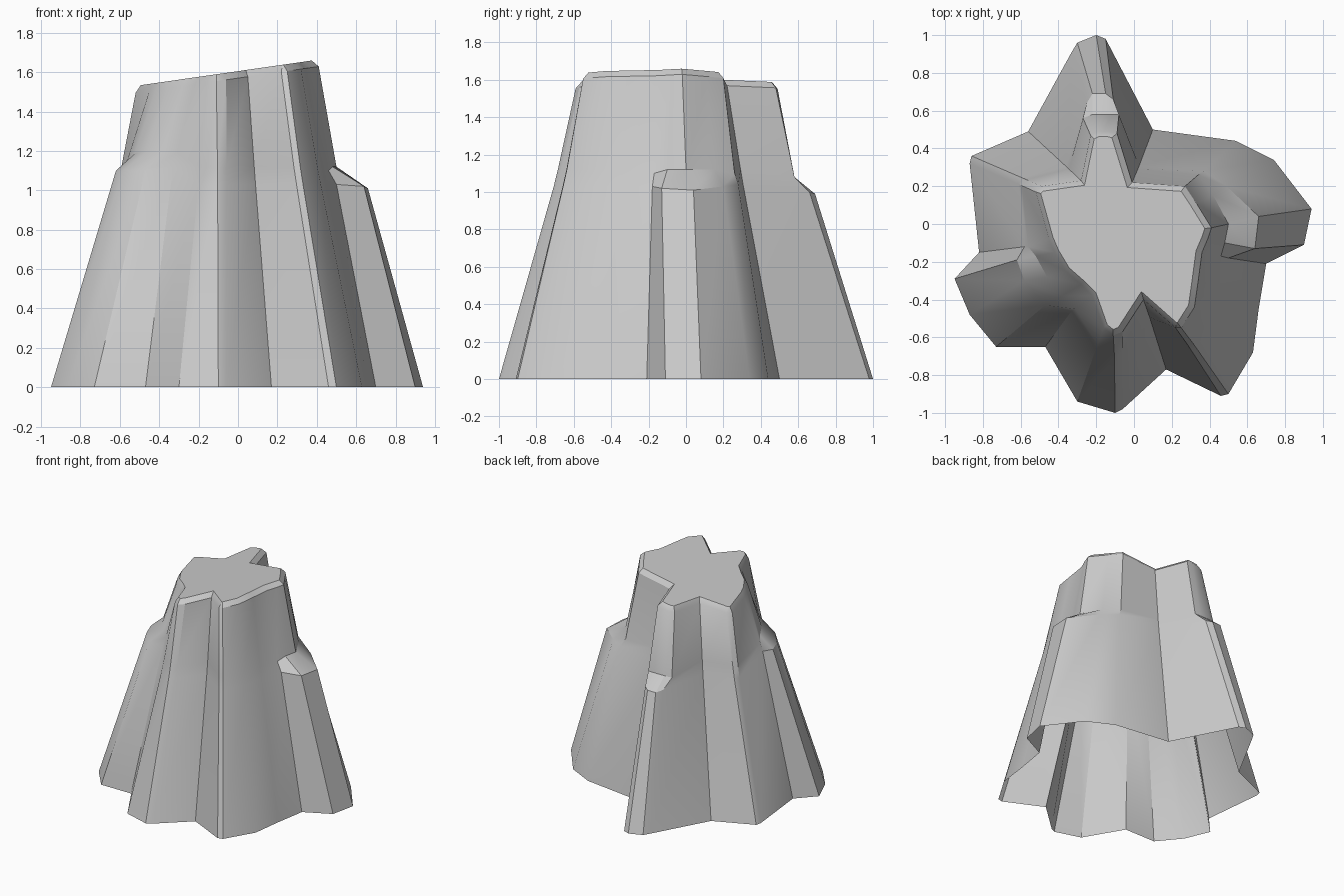
import bpy, bmesh

# Columns running up the bark, counter-clockwise from the right: base x, y, rim x, y
columns = [
    (0.94, 0.08, 0.41, -0.02), (0.74, 0.34, 0.33, 0.11), (0.54, 0.44, 0.27, 0.20),
    (0.10, 0.50, -0.01, 0.22), (-0.15, 0.98, -0.09, 0.48), (-0.20, 1.00, -0.13, 0.49),
    (-0.30, 0.96, -0.19, 0.49), (-0.33, 0.91, -0.23, 0.47), (-0.56, 0.49, -0.28, 0.23),
    (-0.86, 0.36, -0.49, 0.20), (-0.87, 0.32, -0.52, 0.17), (-0.82, -0.15, -0.45, -0.08),
    (-0.95, -0.29, -0.42, -0.15), (-0.87, -0.48, -0.36, -0.25), (-0.73, -0.65, -0.28, -0.32),
    (-0.47, -0.65, -0.22, -0.38), (-0.30, -0.94, -0.16, -0.55), (-0.10, -1.00, -0.11, -0.59),
    (-0.06, -0.98, -0.06, -0.57), (0.17, -0.77, 0.05, -0.40), (0.46, -0.91, 0.22, -0.55),
    (0.50, -0.90, 0.25, -0.55), (0.63, -0.68, 0.32, -0.44), (0.66, -0.45, 0.34, -0.30),
    (0.70, -0.21, 0.36, -0.15), (0.90, -0.11, 0.39, -0.08),
]

# Buttress roots: column -> outer and inner point of the ledge on top of the root
ledges = {
    0: ((0.66, 0.04, 1.01), (0.50, 0.00, 1.12)),
    1: ((0.49, 0.20, 1.03), (0.42, 0.15, 1.12)),
    2: ((0.37, 0.28, 1.04), (0.34, 0.26, 1.10)),
    4: ((-0.11, 0.66, 1.00), (-0.08, 0.58, 1.08)),
    5: ((-0.15, 0.69, 0.99), (-0.13, 0.58, 1.08)),
    6: ((-0.22, 0.69, 0.99), (-0.22, 0.58, 1.08)),
    7: ((-0.25, 0.64, 1.00), (-0.27, 0.56, 1.07)),
    11: ((-0.58, -0.12, 1.10), (-0.56, -0.12, 1.16)),
    12: ((-0.62, -0.19, 1.10), (-0.52, -0.17, 1.19)),
    13: ((-0.58, -0.30, 1.10), (-0.46, -0.28, 1.20)),
    14: ((-0.47, -0.43, 1.10), (-0.38, -0.38, 1.20)),
    15: ((-0.33, -0.46, 1.12), (-0.31, -0.45, 1.19)),
    24: ((0.50, -0.18, 1.03), (0.46, -0.17, 1.10)),
    25: ((0.64, -0.13, 1.02), (0.48, -0.10, 1.12)),
}


def rim_height(x):
    """Slanted cut across the top, before the chamfer."""
    return 1.57 + 0.144 * x


def along(col, z):
    """Point on a plain bark column at height z, slightly concave."""
    bx, by, rx, ry = col
    t = z / rim_height(rx)
    s = 1 - 0.03 * (1 - abs(2 * t - 1.36))
    return ((bx + (rx - bx) * t) * s, (by + (ry - by) * t) * s, z)


bm = bmesh.new()
strips = []
for i, col in enumerate(columns):
    low, high = ledges.get(i) or (along(col, 1.03), along(col, 1.12))
    pts = [(col[0], col[1], 0), low, high, (col[2], col[3], rim_height(col[2]))]
    strips.append([bm.verts.new(p) for p in pts])

# Bark walls, open underneath
n = len(strips)
for i in range(n):
    a, b = strips[i], strips[(i + 1) % n]
    for k in range(3):
        bm.faces.new((a[k], b[k], b[k + 1], a[k + 1]))

# Slanted top with a chamfered rim
cap = bm.faces.new([s[3] for s in strips])
bm.normal_update()
bmesh.ops.inset_region(bm, faces=[cap], thickness=0.028, depth=0.035, use_even_offset=True)

mesh = bpy.data.meshes.new("tree_stump")
bm.to_mesh(mesh)
bm.free()
stump = bpy.data.objects.new("tree_stump", mesh)
bpy.context.collection.objects.link(stump)
bpy.context.view_layer.objects.active = stump
stump.select_set(True)
bpy.ops.object.shade_smooth_by_angle(angle=0.52)
